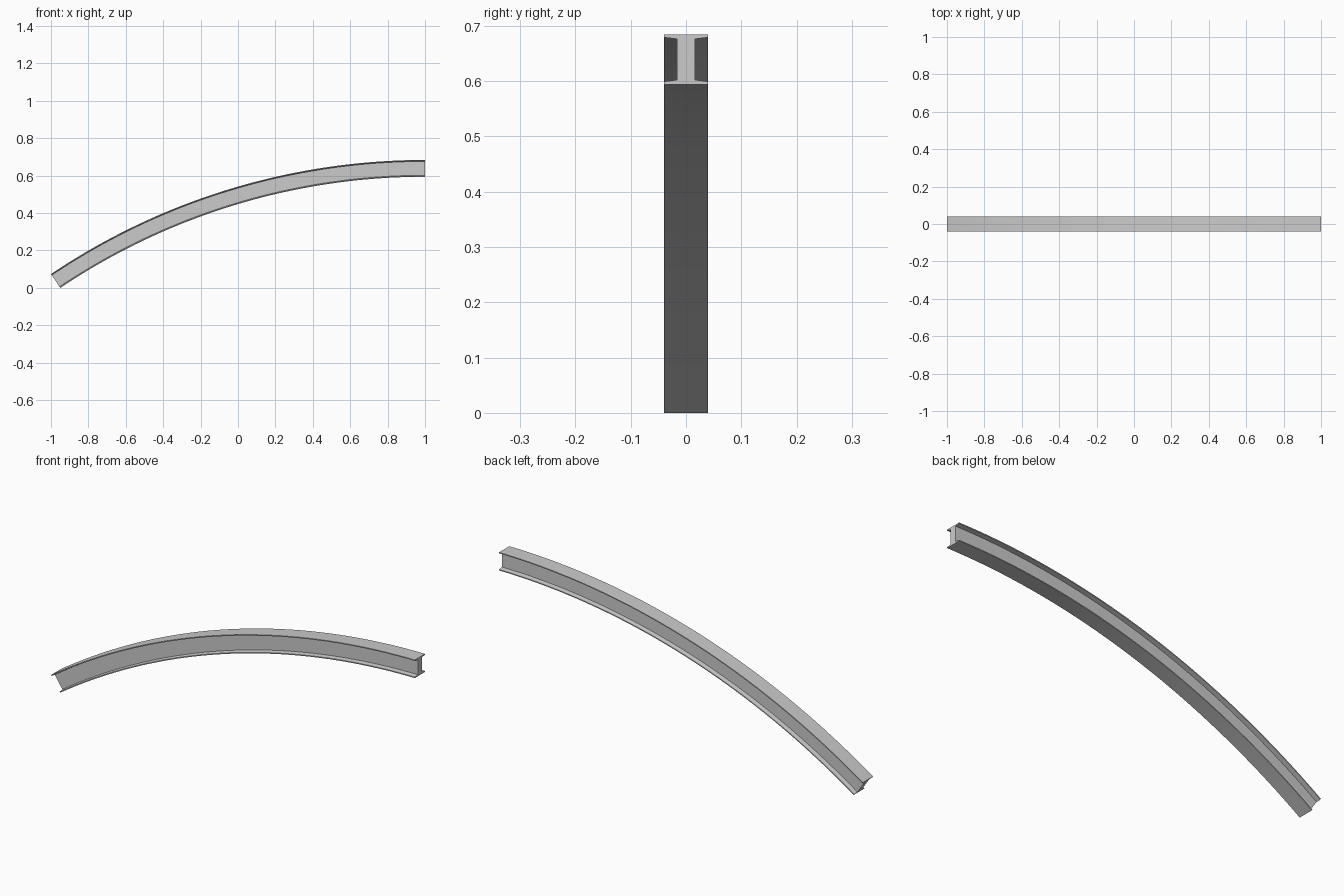
import bpy, bmesh
from math import sin, cos, asin

if "Cube" in bpy.data.objects:
    bpy.data.objects.remove(bpy.data.objects["Cube"])

R = 3.586            # radius of the outer face
TOP = 0.684          # highest point of the beam
DEPTH = 0.09         # section height
ANGLE = asin(2 / R)  # swept angle, level at the right end
SEGMENTS = 40
HALF_W, HALF_WEB = 0.04, 0.0165
TIP, ROOT = 0.005, 0.008   # flange thickness at edge and at web

# I-shaped section: (y, distance below the outer face)
half = [(HALF_W, 0), (HALF_W, TIP), (HALF_WEB, ROOT),
        (HALF_WEB, DEPTH - ROOT), (HALF_W, DEPTH - TIP), (HALF_W, DEPTH)]
section = half + [(-y, d) for y, d in reversed(half)]

# Sweep the section along the arc
bm = bmesh.new()
rings = []
for i in range(SEGMENTS + 1):
    a = ANGLE * i / SEGMENTS
    rings.append([bm.verts.new((1 - (R - d) * sin(a), y, TOP - R + (R - d) * cos(a)))
                  for y, d in section])
n = len(section)
for r0, r1 in zip(rings, rings[1:]):
    for k in range(n):
        j = (k + 1) % n
        bm.faces.new((r0[k], r0[j], r1[j], r1[k]))

# End caps: two flanges and the web
for r in (rings[0], rings[-1]):
    for ids in ((0, 1, 2, 9, 10, 11), (2, 3, 8, 9), (3, 4, 5, 6, 7, 8)):
        bm.faces.new([r[k] for k in ids])
bmesh.ops.recalc_face_normals(bm, faces=bm.faces)

mesh = bpy.data.meshes.new("curved_i_beam")
bm.to_mesh(mesh)
bm.free()
beam = bpy.data.objects.new("curved_i_beam", mesh)
bpy.context.collection.objects.link(beam)

# Smooth along the arc, crisp at the section corners
bpy.context.view_layer.objects.active = beam
beam.select_set(True)
bpy.ops.object.shade_smooth_by_angle(angle=0.1)
